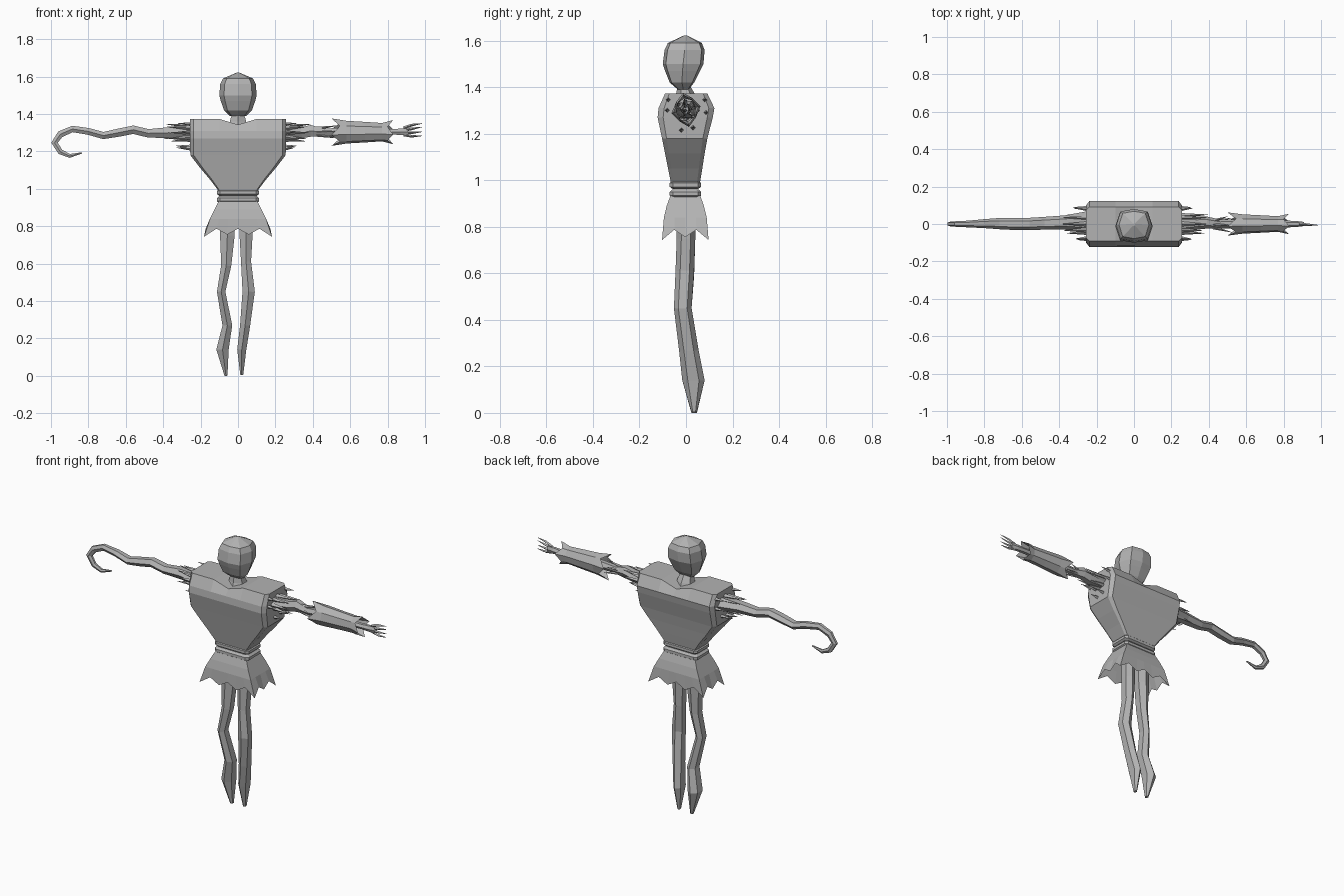
import bpy, bmesh, math, random
from mathutils import Vector

random.seed(4)
grey = bpy.data.materials.new("plain grey")
grey.diffuse_color = (0.45, 0.45, 0.45, 1)


def build(name, strips, cap_start=True, cap_end=True):
    """Loft each strip (a list of closed rings) into one flat-shaded object."""
    bm = bmesh.new()
    for rings in strips:
        vs = [[bm.verts.new(p) for p in r] for r in rings]
        n = len(vs[0])
        for a, b in zip(vs, vs[1:]):
            for i in range(n):
                j = (i + 1) % n
                bm.faces.new((a[i], a[j], b[j], b[i]))
        if cap_start:
            bm.faces.new(vs[0][::-1])
        if cap_end:
            bm.faces.new(vs[-1])
    bmesh.ops.recalc_face_normals(bm, faces=bm.faces)
    me = bpy.data.meshes.new(name)
    bm.to_mesh(me)
    bm.free()
    me.materials.append(grey)
    ob = bpy.data.objects.new(name, me)
    bpy.context.collection.objects.link(ob)
    return ob


def tube(path, sides=6):
    """Rings along a path of (x, y, z, radius in y, radius across)."""
    pts = [Vector(p[:3]) for p in path]
    rings = []
    for i, p in enumerate(path):
        t = (pts[min(i + 1, len(pts) - 1)] - pts[max(i - 1, 0)]).normalized()
        u = Vector((0, 1, 0))
        v = t.cross(u).normalized()
        ang = [2 * math.pi * k / sides for k in range(sides)]
        rings.append([pts[i] + u * p[3] * math.cos(a) + v * p[4] * math.sin(a) for a in ang])
    return rings


def box_ring(w, yf, yb, z, corner=0.85):
    """Chamfered rectangle: seven points along front and back, chamfered sides."""
    fr = (-corner, -0.62, -0.38, 0, 0.38, 0.62, corner)
    m, h = (yf + yb) / 2, (yb - yf) / 2 * 0.8
    front = [(f * w, yf, z) for f in fr]
    back = [(f * w, yb, z) for f in fr[::-1]]
    return front + [(w, m - h, z), (w, m + h, z)] + back + [(-w, m + h, z), (-w, m - h, z)]


def spike(base, tip, r):
    return tube([(*base, r, r), (*tip, 0.001, 0.001)], 4)


# Torso with broad square shoulders and a dipped neckline
profile = [(0.105, -0.065, 0.06, 0.99), (0.15, -0.077, 0.07, 1.05), (0.205, -0.09, 0.08, 1.115),
           (0.255, -0.103, 0.092, 1.18), (0.257, -0.122, 0.115, 1.27), (0.257, -0.118, 0.122, 1.31)]
rings = [box_ring(*p, corner=0.93) for p in profile]
top = [(x, y, z - 0.03 * (abs(x) < 0.05)) for x, y, z in box_ring(0.257, -0.09, 0.092, 1.373, 0.93)]
torso = build("torso", [rings + [top]], cap_end=False)
bm = bmesh.new()
bm.from_mesh(torso.data)
bm.verts.ensure_lookup_table()
v = bm.verts[-18:]
for i in range(6):  # strips across the shoulders, front to back
    bm.faces.new((v[i], v[i + 1], v[14 - i], v[15 - i]))
bm.faces.new((v[6], v[7], v[8], v[9]))
bm.faces.new((v[15], v[16], v[17], v[0]))
bmesh.ops.recalc_face_normals(bm, faces=bm.faces)
bm.to_mesh(torso.data)
bm.free()

# Head and neck
head = []
for w, yf, yb, z in [(0.045, -0.035, 0.012, 1.39), (0.075, -0.07, 0.035, 1.42), (0.092, -0.09, 0.06, 1.47),
                     (0.1, -0.1, 0.075, 1.50), (0.095, -0.092, 0.08, 1.56), (0.08, -0.078, 0.068, 1.59),
                     (0.006, -0.01, 0.004, 1.622)]:
    m, h = (yf + yb) / 2, (yb - yf) / 2
    head.append([(-0.75 * w, m - 0.85 * h, z), (0, yf, z), (0.75 * w, m - 0.85 * h, z), (w, m, z),
                 (0.75 * w, m + 0.85 * h, z), (0, yb, z), (-0.75 * w, m + 0.85 * h, z), (-w, m, z)])
build("head", [head])
build("neck", [tube([(0, 0, 1.31, 0.065, 0.075), (0, 0, 1.36, 0.045, 0.05), (0, -0.01, 1.41, 0.025, 0.035)])])

# Two-banded belt
bands = []
for z in (0.925, 0.963):
    bands.append([box_ring(0.113 - d, -0.07 + d, 0.065 - d, z + dz)
                  for d, dz in ((0.012, 0), (0, 0.009), (0, 0.025), (0.012, 0.036))])
build("belt", bands)


# Flared skirt with a ragged hem
def skirt_ring(w, h, z, drop=0):
    f = [i / 3 for i in range(-3, 4)]
    s = (-0.5, 0, 0.5)
    pts = ([(x, -1) for x in f] + [(1, y) for y in s] +
           [(x, 1) for x in f[::-1]] + [(-1, -y) for y in s])
    out = []
    for i, (x, y) in enumerate(pts):
        tip = i % 2 == 0
        dz = drop * (1.25 if abs(x * y) == 1 else 0.9) if tip else 0
        k = 1 if abs(x * y) == 1 or not drop else 0.95
        out.append((x * w * k, y * h * k - 0.003, z - dz))
    return out


build("skirt", [[skirt_ring(0.1, 0.062, 0.94), skirt_ring(0.125, 0.08, 0.89),
                 skirt_ring(0.15, 0.092, 0.84), skirt_ring(0.182, 0.1, 0.787, 0.035)]],
      cap_start=False, cap_end=False)

# Crooked legs tapering to points
left = [(-0.055, 0, 0.88, 0.04, 0.045), (-0.057, 0, 0.75, 0.04, 0.045), (-0.063, -0.005, 0.59, 0.04, 0.031),
        (-0.09, -0.014, 0.45, 0.038, 0.026), (-0.057, 0.012, 0.27, 0.042, 0.03),
        (-0.083, 0.032, 0.14, 0.048, 0.038), (-0.064, 0.035, 0, 0.012, 0.009)]
right = [(0.043, 0, 0.88, 0.04, 0.04), (0.043, 0, 0.75, 0.04, 0.04), (0.043, -0.005, 0.61, 0.04, 0.031),
         (0.057, -0.014, 0.45, 0.038, 0.038), (0.038, 0.012, 0.27, 0.042, 0.031),
         (0.02, 0.032, 0.14, 0.048, 0.028), (0.02, 0.035, 0.005, 0.012, 0.009)]
build("left_leg", [tube(left)])
build("right_leg", [tube(right)])

# Knobbly vine arm ending in a hook
vine = [(-0.24, 0.01, 1.295, 0.06, 0.04), (-0.37, 0.008, 1.3, 0.038, 0.034), (-0.48, 0.004, 1.297, 0.034, 0.026),
        (-0.56, 0, 1.316, 0.033, 0.026), (-0.64, 0, 1.3, 0.032, 0.025), (-0.72, 0.002, 1.285, 0.03, 0.022),
        (-0.8, 0.002, 1.307, 0.024, 0.021), (-0.885, 0, 1.32, 0.018, 0.02), (-0.95, 0, 1.292, 0.015, 0.021),
        (-0.981, 0, 1.247, 0.013, 0.02), (-0.95, 0, 1.198, 0.012, 0.017), (-0.9, 0, 1.176, 0.01, 0.012),
        (-0.835, 0, 1.192, 0.004, 0.004)]
build("vine_arm", [tube(vine)])

# Straw arm, hand and thin fingers
arm = [(0.24, 0, 1.3, 0.05, 0.042), (0.34, 0.005, 1.3, 0.035, 0.034), (0.39, 0.008, 1.31, 0.032, 0.036),
       (0.46, 0, 1.302, 0.024, 0.022), (0.55, 0, 1.306, 0.025, 0.025), (0.82, 0, 1.305, 0.018, 0.016),
       (0.87, 0, 1.305, 0.016, 0.02), (0.91, 0, 1.305, 0.011, 0.02)]
build("straw_arm", [tube(arm)])
fingers = []
for base, mid, tip in [(0.02, 0.036, 0.045), (0.008, 0.016, 0.026), (-0.005, -0.005, 0), (-0.016, -0.024, -0.022)]:
    fingers.append(tube([(0.885, 0, 1.305 + base, 0.008, 0.008), (0.93, -0.004, 1.305 + mid, 0.007, 0.007),
                         (0.985, -0.006, 1.305 + tip, 0.001, 0.001)], 4))
build("fingers", fingers)

# Ragged forearm cuff, open at both ends
cuff = []
for xt, rt, xv, rv in [(0.5, 0.075, 0.545, 0.06), (0.58, 0.062, 0.58, 0.06), (0.68, 0.056, 0.68, 0.054),
                       (0.77, 0.05, 0.77, 0.05), (0.83, 0.066, 0.80, 0.053)]:
    ring = []
    for k in range(8):
        x, r = ((xt, rt), (xv, rv))[k % 2]
        a = math.pi / 4 * k + 0.2
        ring.append((x, 0.85 * r * math.cos(a), 1.303 + r * math.sin(a)))
    cuff.append(ring)
build("cuff", [cuff], cap_start=False, cap_end=False)

# Straw tufts poking out of the sleeves and the straw arm
for side, name in ((1, "right_straw"), (-1, "left_straw")):
    tufts = []
    for y, z in [(-0.08, 1.3), (-0.075, 1.345), (0.08, 1.345), (0.085, 1.29), (-0.02, 1.215), (0.03, 1.225)]:
        tufts.append(spike((side * 0.245, y, z), (side * random.uniform(0.3, 0.335), y * 1.05, z + 0.005), 0.012))
    for k in range(8):
        a = math.pi / 4 * k
        y, z = math.cos(a), math.sin(a)
        tufts.append(spike((side * 0.245, 0.045 * y, 1.3 + 0.035 * z),
                           (side * random.uniform(0.35, 0.4), 0.05 * y, 1.3 + 0.045 * z), 0.014))
    if side > 0:
        for k in range(5):
            a = 1.25 * k + 0.5
            y, z = math.cos(a), math.sin(a)
            tufts.append(spike((0.42, 0.018 * y, 1.305 + 0.018 * z),
                               (random.uniform(0.49, 0.53), 0.045 * y, 1.303 + 0.035 * z), 0.01))
    build(name, tufts)
